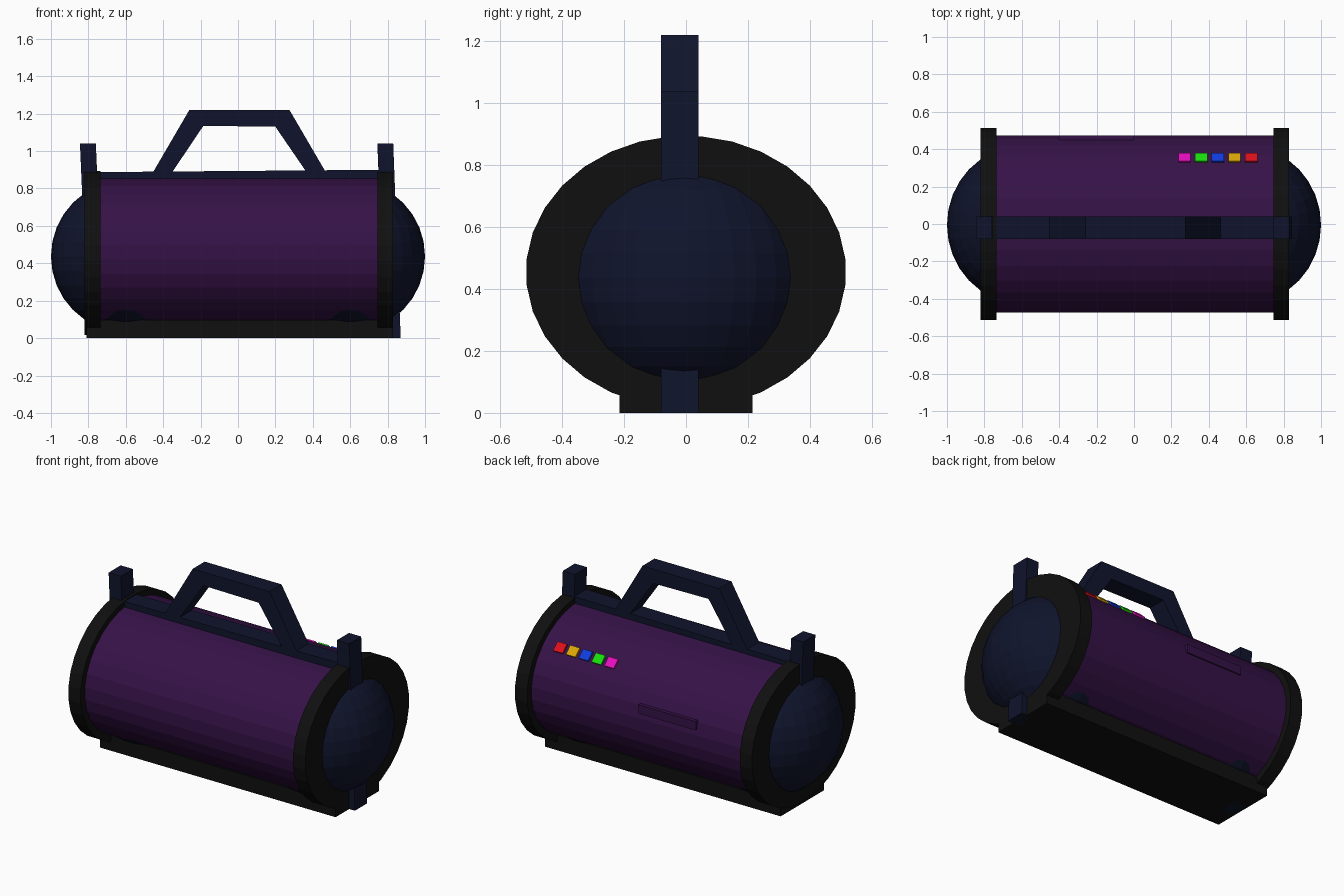
import bpy, bmesh, math
from mathutils import Matrix, Vector

if "Cube" in bpy.data.objects:
    bpy.data.objects.remove(bpy.data.objects["Cube"])


def material(name, rgb):
    m = bpy.data.materials.new(name)
    m.diffuse_color = (*rgb, 1)
    m.use_nodes = True
    m.node_tree.nodes["Principled BSDF"].inputs["Base Color"].default_value = m.diffuse_color
    return m


PURPLE = material("purple", (0.036, 0.006, 0.063))
NAVY = material("navy", (0.005, 0.007, 0.025))
BLACK = material("black", (0.005, 0.005, 0.005))


def finish(name, bm, mat):
    bmesh.ops.recalc_face_normals(bm, faces=bm.faces[:])
    me = bpy.data.meshes.new(name)
    bm.to_mesh(me)
    bm.free()
    me.materials.append(mat)
    ob = bpy.data.objects.new(name, me)
    bpy.context.collection.objects.link(ob)
    return ob


def box(name, lo, hi, mat):
    bm = bmesh.new()
    bmesh.ops.create_cube(bm, size=1)
    for v in bm.verts:
        v.co = [l + (c + 0.5) * (h - l) for c, l, h in zip(v.co, lo, hi)]
    return finish(name, bm, mat)


def drum(name, x0, x1, ry, rz, zc, mat):
    """Elliptical cylinder lying along x."""
    bm = bmesh.new()
    bmesh.ops.create_cone(bm, cap_ends=True, segments=32, radius1=1, radius2=1, depth=1)
    place = (Matrix.Translation(((x0 + x1) / 2, 0, zc)) @ Matrix.Diagonal((x1 - x0, ry, rz, 1))
             @ Matrix.Rotation(math.pi / 2, 4, 'Y') @ Matrix.Rotation(math.pi / 32, 4, 'Z'))
    bmesh.ops.transform(bm, matrix=place, verts=bm.verts[:])
    return finish(name, bm, mat)


def slab(name, profile, mat, y0=-0.08, y1=0.04):
    """Extrude an xz outline along y."""
    bm = bmesh.new()
    f = bm.faces.new([bm.verts.new((x, y0, z)) for x, z in profile])
    r = bmesh.ops.extrude_face_region(bm, geom=[f])
    verts = [g for g in r["geom"] if isinstance(g, bmesh.types.BMVert)]
    bmesh.ops.translate(bm, verts=verts, vec=(0, y1 - y0, 0))
    return finish(name, bm, mat)


def dome(name, x):
    """Flattened ball, mostly hidden inside the body."""
    bm = bmesh.new()
    bmesh.ops.create_uvsphere(bm, u_segments=32, v_segments=16, radius=1)
    place = Matrix.Translation((x, -0.005, 0.437)) @ Matrix.Diagonal((0.4, 0.42, 0.405, 1))
    bmesh.ops.transform(bm, matrix=place, verts=bm.verts[:])
    return finish(name, bm, NAVY)


# Body, end rings, end domes and base
drum("body", -0.76, 0.76, 0.475, 0.40, 0.46, PURPLE)
drum("left_ring", -0.82, -0.735, 0.517, 0.44, 0.455, BLACK)
drum("right_ring", 0.745, 0.83, 0.517, 0.44, 0.455, BLACK)
dome("left_dome", -0.6)
dome("right_dome", 0.6)
box("base", (-0.81, -0.215, 0), (0.83, 0.215, 0.097), BLACK)

# Slightly leaning end posts and the rail along the top
slab("left_post", [(-0.80, 0), (-0.715, 0), (-0.76, 1.04), (-0.845, 1.04)], NAVY)
slab("right_post", [(0.785, 0), (0.87, 0), (0.83, 1.04), (0.745, 1.04)], NAVY)
slab("top_rail", [(-0.80, 0.81), (0.80, 0.82), (0.80, 0.9), (-0.80, 0.887)], NAVY)

# Carrying handle
slab("handle", [(-0.47, 0.86), (-0.26, 1.22), (0.275, 1.22), (0.485, 0.86),
                (0.385, 0.86), (0.2, 1.13), (-0.185, 1.135), (-0.37, 0.86)], NAVY)

# Raised slot on the back
box("back_slot", (-0.4, 0.42, 0.53), (0.0, 0.474, 0.585), PURPLE)

# Row of coloured buttons on the upper back
colours = {"magenta": (0.8, 0.004, 0.52), "green": (0.01, 0.72, 0.004),
           "blue": (0.005, 0.045, 0.72), "yellow": (0.7, 0.38, 0.002),
           "red": (0.72, 0.005, 0.012)}
for i, (label, rgb) in enumerate(colours.items()):
    b = box(label + "_button", (-0.033, -0.03, -0.02), (0.033, 0.03, 0.01), material(label, rgb))
    b.location = (0.27 + i * 0.089, 0.352, 0.728)
    b.rotation_euler.x = -0.76
